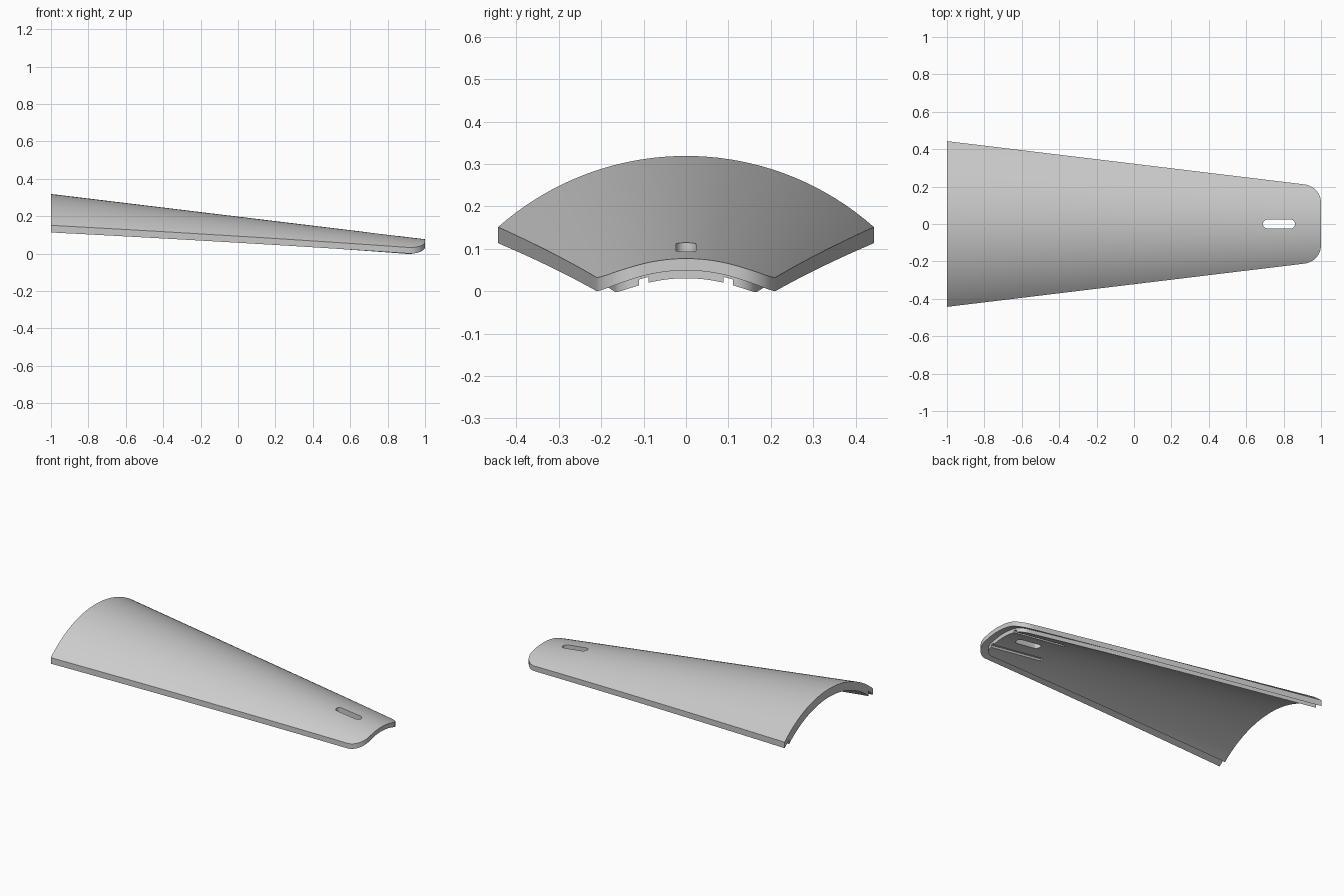
import bpy
import math

cube = bpy.data.objects.get("Cube")
if cube:
    bpy.data.objects.remove(cube, do_unlink=True)

TAPER = 0.121    # slope of the cone and of the plan outline
AXIS_Z = -0.35   # height of the horizontal cone axis
CORNER = 0.1     # outline corner radius at the narrow end


def surface_z(x, y, depth):
    """Height of the cone surface, sunk by depth along its radius."""
    r = 0.548 - TAPER * x - depth
    return AXIS_Z + math.sqrt(r * r - y * y)


def make_object(name, verts, faces):
    mesh = bpy.data.meshes.new(name)
    mesh.from_pydata(verts, [], faces)
    mesh.update()
    obj = bpy.data.objects.new(name, mesh)
    bpy.context.collection.objects.link(obj)
    return obj


def curved_slab(name, rows, top, bottom, cols):
    """Closed slab between two cone depths; rows are (x, y_min, y_max)."""
    verts, faces = [], []
    n, m = len(rows), cols + 1
    for depth in (top, bottom):
        for x, a, b in rows:
            for j in range(m):
                y = a + (b - a) * j / cols
                verts.append((x, y, surface_z(x, y, depth)))
    low = n * m
    for i in range(n - 1):
        for j in range(cols):
            a, b = i * m + j, (i + 1) * m + j
            faces.append((a, b, b + 1, a + 1))
            faces.append((low + a, low + a + 1, low + b + 1, low + b))
    loop = ([j for j in range(cols)] + [i * m + cols for i in range(n - 1)]
            + [(n - 1) * m + j for j in range(cols, 0, -1)]
            + [i * m for i in range(n - 1, 0, -1)])
    for a, b in zip(loop, loop[1:] + loop[:1]):
        faces.append((a, b, low + b, low + a))
    return make_object(name, verts, faces)


def outline(inset):
    """Tapered plan with rounded narrow end, shrunk by inset."""
    r = CORNER - inset
    norm = math.hypot(1, TAPER)
    cx = 1 - CORNER
    cy = 0.322 - CORNER * norm - TAPER * cx
    start = math.atan2(1, TAPER)
    x1, y1 = cx + r * math.cos(start), cy + r * math.sin(start)
    rows = []
    for i in range(24):
        x = -1 + (x1 + 1) * i / 24
        w = y1 + TAPER * (x1 - x)
        rows.append((x, -w, w))
    for i in range(13):
        t = start * (1 - i / 12)
        w = cy + r * math.sin(t)
        rows.append((cx + r * math.cos(t), -w, w))
    return rows


def combine(target, other, operation):
    mod = target.modifiers.new(operation, 'BOOLEAN')
    mod.operation = operation
    mod.solver = 'EXACT'
    mod.object = other
    bpy.context.view_layer.objects.active = target
    bpy.ops.object.modifier_apply(modifier=mod.name)
    bpy.data.objects.remove(other, do_unlink=True)


# Outer shell with a narrower lining, stepped in along the rim
shell = curved_slab("curved_cover", outline(0), 0, 0.028, 40)
lining = curved_slab("inner_lining", outline(0.045), 0.015, 0.052, 40)
combine(shell, lining, 'UNION')

# Shallow grooves under the narrow end
for side in (-1, 1):
    mid = side * 0.1
    rows = [(0.59 + 0.05 * i, mid - 0.011, mid + 0.011) for i in range(9)]
    groove = curved_slab("groove_cutter", rows, 0.039, 0.09, 2)
    combine(shell, groove, 'DIFFERENCE')

# Rounded slot through both layers
ring = []
for cx, start in ((0.837, -90), (0.713, 90)):
    for i in range(13):
        t = math.radians(start + 15 * i)
        ring.append((cx + 0.024 * math.cos(t), 0.024 * math.sin(t)))
k = len(ring)
verts = [(x, y, z) for z in (-0.2, 0.4) for x, y in ring]
faces = [tuple(reversed(range(k))), tuple(range(k, 2 * k))]
faces += [(i, (i + 1) % k, k + (i + 1) % k, k + i) for i in range(k)]
combine(shell, make_object("slot_cutter", verts, faces), 'DIFFERENCE')

# Plain grey finish
grey = bpy.data.materials.new("light_grey")
grey.use_nodes = True
color = (0.6, 0.6, 0.6, 1)
grey.diffuse_color = color
grey.node_tree.nodes["Principled BSDF"].inputs["Base Color"].default_value = color
shell.data.materials.clear()
shell.data.materials.append(grey)

bpy.ops.object.select_all(action='DESELECT')
shell.select_set(True)
bpy.context.view_layer.objects.active = shell
bpy.ops.object.shade_smooth_by_angle(angle=math.radians(25))
